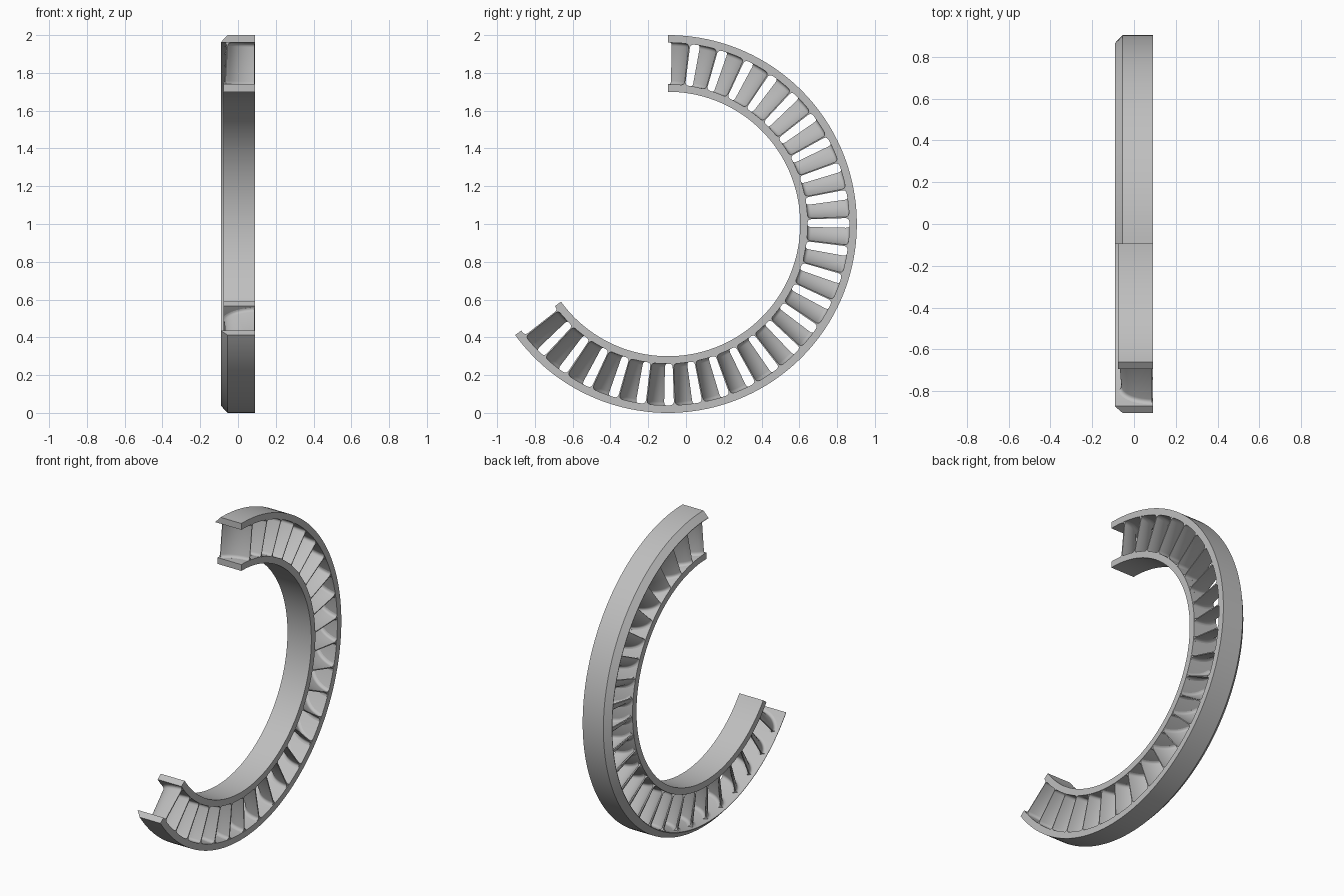
import bpy, bmesh, math
from mathutils import Vector

cube = bpy.data.objects.get("Cube")
if cube:
    bpy.data.objects.remove(cube, do_unlink=True)

SWEEP = 234          # degrees of ring, clockwise from the top
BLADES = 26
PITCH = SWEEP / BLADES
CENTRE_Y = -0.0955
INNER, OUTER = 0.74, 0.96   # radii of the blade channel

metal = bpy.data.materials.new("plain grey metal")
metal.use_nodes = True
grey = (0.52, 0.52, 0.52, 1)
metal.diffuse_color = grey
metal.node_tree.nodes["Principled BSDF"].inputs["Base Color"].default_value = grey


def polar(x, radius, clockwise):
    a = math.radians(90 - clockwise)
    return Vector((x, CENTRE_Y + radius * math.cos(a), 1 + radius * math.sin(a)))


def loft(name, sections):
    """Skin closed sections of equal size and cap both ends."""
    bm = bmesh.new()
    rows = [[bm.verts.new(p) for p in s] for s in sections]
    n = len(rows[0])
    for a, b in zip(rows, rows[1:]):
        for i in range(n):
            j = (i + 1) % n
            bm.faces.new((a[i], a[j], b[j], b[i]))
    bm.faces.new(rows[0])
    bm.faces.new(rows[-1])
    bmesh.ops.recalc_face_normals(bm, faces=bm.faces)
    mesh = bpy.data.meshes.new(name)
    bm.to_mesh(mesh)
    bm.free()
    mesh.materials.append(metal)
    obj = bpy.data.objects.new(name, mesh)
    bpy.context.collection.objects.link(obj)
    bpy.ops.object.select_all(action="DESELECT")
    obj.select_set(True)
    bpy.context.view_layer.objects.active = obj
    bpy.ops.object.shade_smooth_by_angle(angle=math.radians(35))
    return obj


def ring(name, profile, steps=117):
    loft(name, [[polar(x, r, SWEEP * i / steps) for x, r in profile]
                for i in range(steps + 1)])


# Shrouds: the outer one has a chamfered edge
ring("outer_shroud", [(0.09, OUTER), (0.09, 1), (-0.055, 1), (-0.09, 0.963), (-0.09, OUTER)])
ring("inner_shroud", [(0.09, 0.7), (0.09, INNER), (-0.077, INNER), (-0.077, 0.7)])


def blade_section(radius, start, steps=12):
    """Cambered section: steep at the -x edge, nearly axial at the +x edge."""
    lead = -0.07 + 0.013 * (radius - INNER) / (OUTER - INNER)
    p0, p1, p2 = Vector((lead, 1.3)), Vector((-0.025, 6.1)), Vector((0.087, 6.9))
    scale = math.radians(1) * 0.85
    # fillet where the blade meets a shroud
    f = 0.018
    d = max(0, min(radius - INNER, OUTER - radius, f))
    flare = f - math.sqrt(f * f - (f - d) ** 2)
    side_a, side_b = [], []
    for i in range(steps + 1):
        t = i / steps
        p = p0 * (1 - t) ** 2 + p1 * 2 * t * (1 - t) + p2 * t * t
        tan = (p1 - p0) * (1 - t) + (p2 - p1) * t
        normal = Vector((-tan.y * scale, tan.x)).normalized()
        half = 0.003 + 0.005 * math.sin(math.pi * t ** 0.6) + flare
        for side, sign in ((side_a, 1), (side_b, -1)):
            x = max(-0.077, min(0.089, p.x + sign * normal.x * half))
            angle = p.y + sign * normal.y * half / scale
            cw = max(0.05, min(SWEEP - 0.05, start + angle))
            side.append(polar(x, radius, cw))
    return side_a + side_b[::-1]


# Blades, sunk slightly into both shrouds
fillet = [0, 0.002, 0.005, 0.01, 0.018]
radii = [INNER - 0.005] + [INNER + d for d in fillet]
radii += [OUTER - d for d in reversed(fillet)] + [OUTER + 0.005]
for k in range(BLADES):
    loft(f"blade_{k + 1}", [blade_section(r, k * PITCH) for r in radii])
